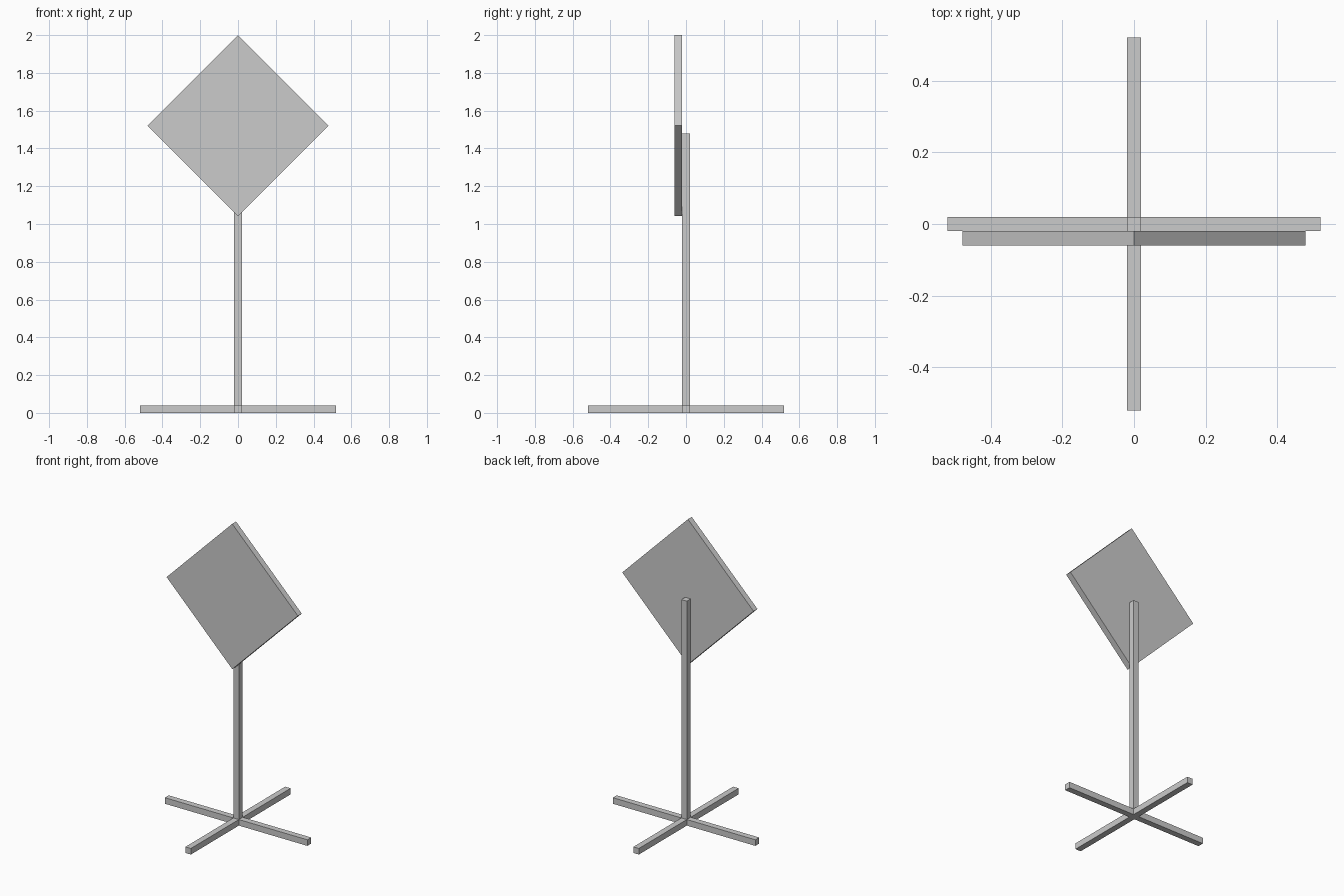
import bpy
import math

if "Cube" in bpy.data.objects:
    bpy.data.objects.remove(bpy.data.objects["Cube"])


def box(name, size, centre, tilt=0.0):
    bpy.ops.mesh.primitive_cube_add(size=1, location=centre)
    obj = bpy.context.object
    obj.name = name
    obj.scale = size
    bpy.ops.object.transform_apply(location=False, rotation=False, scale=True)
    obj.rotation_euler.y = tilt
    return obj


T = 0.04          # bar and panel thickness
SPAN = 1.04       # length of the foot bars
POST_TOP = 1.48
HALF_DIAG = 0.479

# crossed feet
box("foot_bar_x", (SPAN, T, T), (0, 0, T / 2))
box("foot_bar_y", (T, SPAN, T), (0, 0, T / 2))

# upright post
box("post", (T, T, POST_TOP), (0, 0, POST_TOP / 2))

# diamond sign panel fixed to the front of the post
side = HALF_DIAG * math.sqrt(2)
box("sign_panel", (side, T, side), (0, -T, 2 - HALF_DIAG), math.radians(45))
